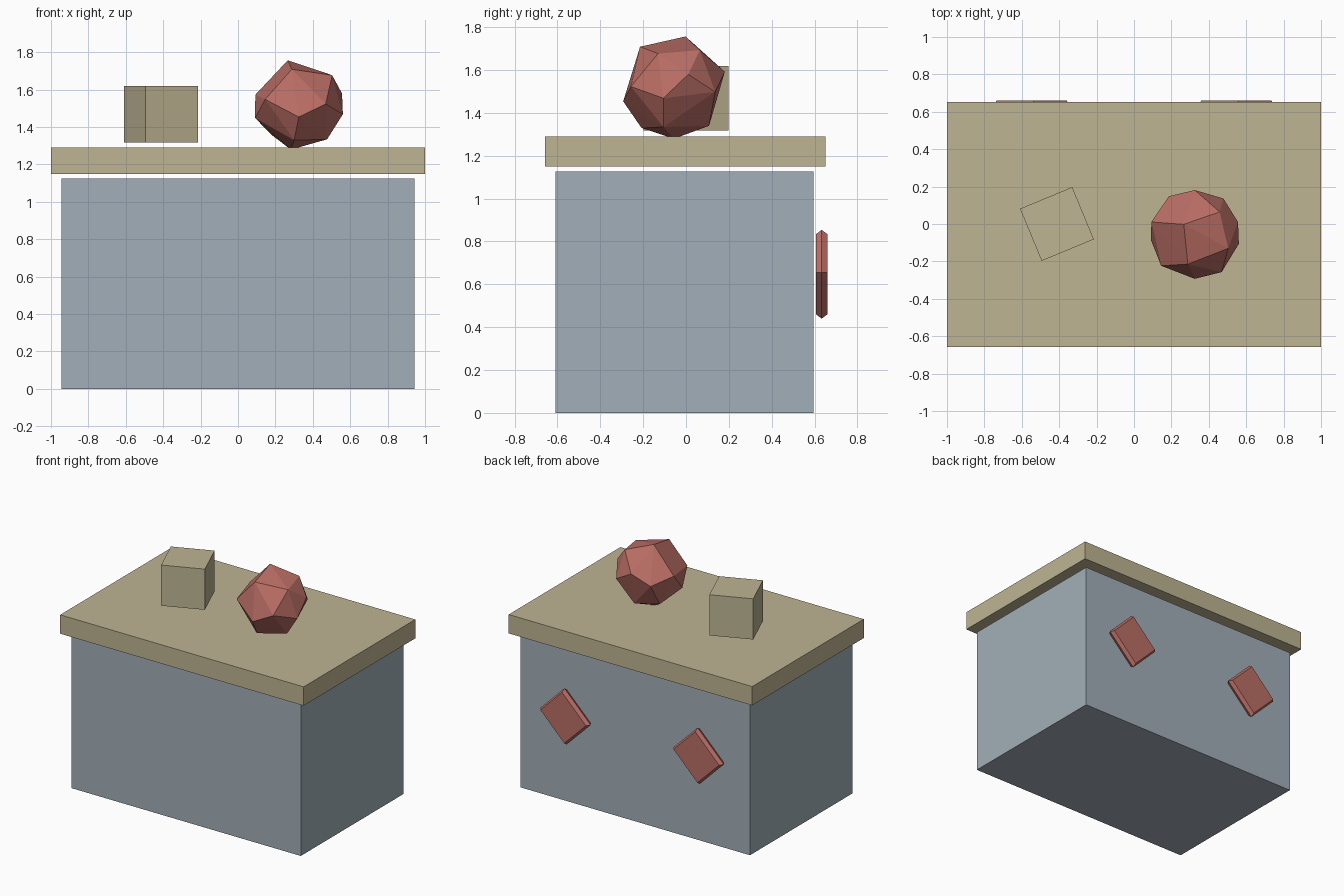
import bpy
import bmesh
from math import radians
from mathutils import Vector

default_cube = bpy.data.objects.get("Cube")
if default_cube:
    bpy.data.objects.remove(default_cube, do_unlink=True)


def to_linear(channel):
    value = channel / 255
    return value / 12.92 if value < 0.04 else ((value + 0.055) / 1.055) ** 2.4


def make_material(name, *channels):
    colour = [to_linear(channel) for channel in channels] + [1]
    material = bpy.data.materials.new(name)
    material.use_nodes = True
    material.diffuse_color = colour
    for node in material.node_tree.nodes:
        if node.type == "BSDF_PRINCIPLED":
            node.inputs["Base Color"].default_value = colour
    return material


def add_object(name, bm, material, location, rotation=(0, 0, 0)):
    bmesh.ops.recalc_face_normals(bm, faces=bm.faces)
    mesh = bpy.data.meshes.new(name)
    bm.to_mesh(mesh)
    bm.free()
    mesh.materials.append(material)
    part = bpy.data.objects.new(name, mesh)
    part.location = location
    part.rotation_euler = [radians(angle) for angle in rotation]
    bpy.context.collection.objects.link(part)
    return part


def add_box(name, size, material, location, rotation=(0, 0, 0)):
    bm = bmesh.new()
    bmesh.ops.create_cube(bm, size=1)
    bmesh.ops.scale(bm, vec=size, verts=bm.verts)
    return add_object(name, bm, material, location, rotation)


def add_plate(name, width, height, depth, inset, material, location, turn):
    # Stacked rectangles: the widest one runs round the middle of the edge
    bm = bmesh.new()
    loops = []
    for side, shrink in ((-1, inset), (0, 0), (1, inset)):
        loops.append([
            bm.verts.new((sx * (width / 2 - shrink), side * depth / 2,
                          sz * (height / 2 - shrink)))
            for sx, sz in ((-1, -1), (1, -1), (1, 1), (-1, 1))])
    for lower, upper in zip(loops, loops[1:]):
        for i in range(4):
            j = (i + 1) % 4
            bm.faces.new((lower[i], lower[j], upper[j], upper[i]))
    bm.faces.new(loops[0])
    bm.faces.new(loops[-1])
    return add_object(name, bm, material, location, (0, turn, 0))


tan = make_material("tan", 190, 181, 147)
blue_grey = make_material("blue grey", 162, 175, 184)
red = make_material("dusty red", 186, 110, 101)

# Counter body and the overhanging top
add_box("counter_body", (1.885, 1.205, 1.125), blue_grey, (0, -0.007, 0.563))
add_box("counter_top", (2, 1.31, 0.14), tan, (0, -0.003, 1.22))

# Small block on the counter
add_box("block", (0.302, 0.302, 0.302), tan, (-0.412, 0, 1.468), (0, 0, 22.5))

# Faceted ball: the hull of a few directions from its centre
directions = (
    (-.24, .22, .95), (.54, .49, .69), (-.15, -.64, .75), (.72, -.3, .62),
    (-.94, .27, .2), (0, .96, .28), (.94, .27, .23), (-.72, -.67, .1),
    (.58, -.81, 0), (-.56, .83, 0), (.62, .78, -.1), (.95, -.2, -.22),
    (-.94, -.13, -.3), (0, -.96, -.28), (-.6, .45, -.66), (.61, -.2, -.76),
    (-.1, -.61, -.78), (.1, .66, -.74), (-.17, 0, -.98),
)
ball = bmesh.new()
for direction in directions:
    ball.verts.new(Vector(direction).normalized() * 0.247)
bmesh.ops.convex_hull(ball, input=ball.verts)
add_object("faceted_ball", ball, red, (0.325, -0.056, 1.523))

# Pair of tilted plates behind the body
for side, x in (("left", 0.547), ("right", -0.547)):
    add_plate("back_plate_" + side, 0.28, 0.305, 0.054, 0.014, red,
              (x, 0.633, 0.647), 45)
